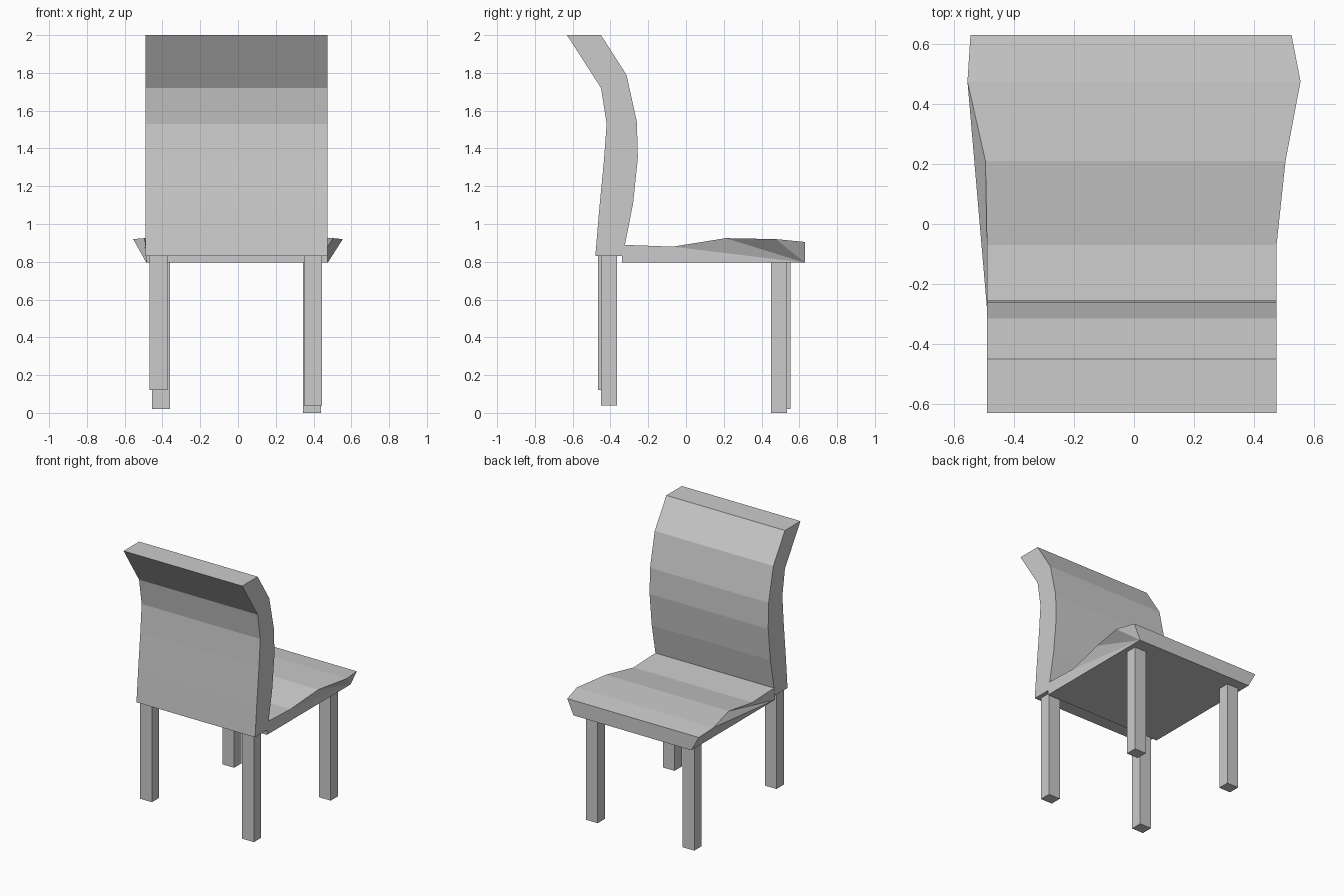
import bpy
import bmesh

cube = bpy.data.objects.get("Cube")
if cube:
    bpy.data.objects.remove(cube, do_unlink=True)

grey = bpy.data.materials.new("light grey")
grey.use_nodes = True
grey.diffuse_color = (0.6, 0.6, 0.6, 1)
grey.node_tree.nodes["Principled BSDF"].inputs["Base Color"].default_value = (0.6, 0.6, 0.6, 1)


def finish(name, bm):
    bmesh.ops.recalc_face_normals(bm, faces=bm.faces)
    mesh = bpy.data.meshes.new(name)
    bm.to_mesh(mesh)
    bm.free()
    mesh.materials.append(grey)
    obj = bpy.data.objects.new(name, mesh)
    bpy.context.collection.objects.link(obj)
    return obj


# Curved backrest: a strip of side sections (y, z) extruded across the width
back_edge = [(-0.48, 0.83), (-0.46, 1.07), (-0.435, 1.33),
             (-0.42, 1.53), (-0.45, 1.72), (-0.63, 2.0)]
front_edge = [(-0.335, 0.83), (-0.28, 1.11), (-0.255, 1.35),
              (-0.26, 1.54), (-0.315, 1.79), (-0.45, 2.0)]
outline = back_edge + front_edge[::-1]
bm = bmesh.new()
left, right = ([bm.verts.new((x, y, z)) for y, z in outline] for x in (-0.49, 0.475))
count = len(outline)
for i in range(count):
    j = (i + 1) % count
    bm.faces.new((left[i], left[j], right[j], right[i]))
for side in (left, right):
    for i in range(len(back_edge) - 1):
        bm.faces.new((side[i], side[i + 1], side[-2 - i], side[-1 - i]))
finish("backrest", bm)

# Wavy seat: top rows (left x, right x, y, z) over a flat bottom, flared at the front
rows = [(-0.49, 0.475, -0.34, 0.89), (-0.49, 0.475, -0.07, 0.88),
        (-0.495, 0.505, 0.21, 0.925), (-0.555, 0.555, 0.475, 0.92),
        (-0.545, 0.525, 0.63, 0.905)]
bm = bmesh.new()
top_l = [bm.verts.new((a, y, z)) for a, b, y, z in rows]
top_r = [bm.verts.new((b, y, z)) for a, b, y, z in rows]
low_l = [bm.verts.new((-0.485, y, 0.795)) for y in (-0.34, 0.63)]
low_r = [bm.verts.new((0.475, y, 0.795)) for y in (-0.34, 0.63)]
for i in range(len(rows) - 1):
    bm.faces.new((top_l[i], top_r[i], top_r[i + 1], top_l[i + 1]))
    # Sides fan out from one low corner
    bm.faces.new((low_l[0], top_l[i], top_l[i + 1]))
    bm.faces.new((low_r[1], top_r[i], top_r[i + 1]))
bm.faces.new((low_l[0], top_l[-1], low_l[1]))
bm.faces.new((low_r[1], top_r[0], low_r[0]))
bm.faces.new((low_l[0], low_l[1], low_r[1], low_r[0]))
for k in (0, -1):
    bm.faces.new((low_l[k], top_l[k], top_r[k], low_r[k]))
finish("seat", bm)


# Square legs of uneven length
def leg(name, x, y, bottom, top):
    bm = bmesh.new()
    bmesh.ops.create_cube(bm, size=1)
    bmesh.ops.scale(bm, vec=(0.095, 0.085, top - bottom), verts=bm.verts)
    obj = finish(name, bm)
    obj.location = (x, y, (top + bottom) / 2)


leg("backrest_leg_right", -0.422, -0.423, 0.12, 0.83)
leg("backrest_leg_left", 0.397, -0.408, 0.04, 0.83)
leg("seat_leg_right", -0.408, 0.512, 0.02, 0.795)
leg("seat_leg_left", 0.392, 0.492, 0.0, 0.795)
